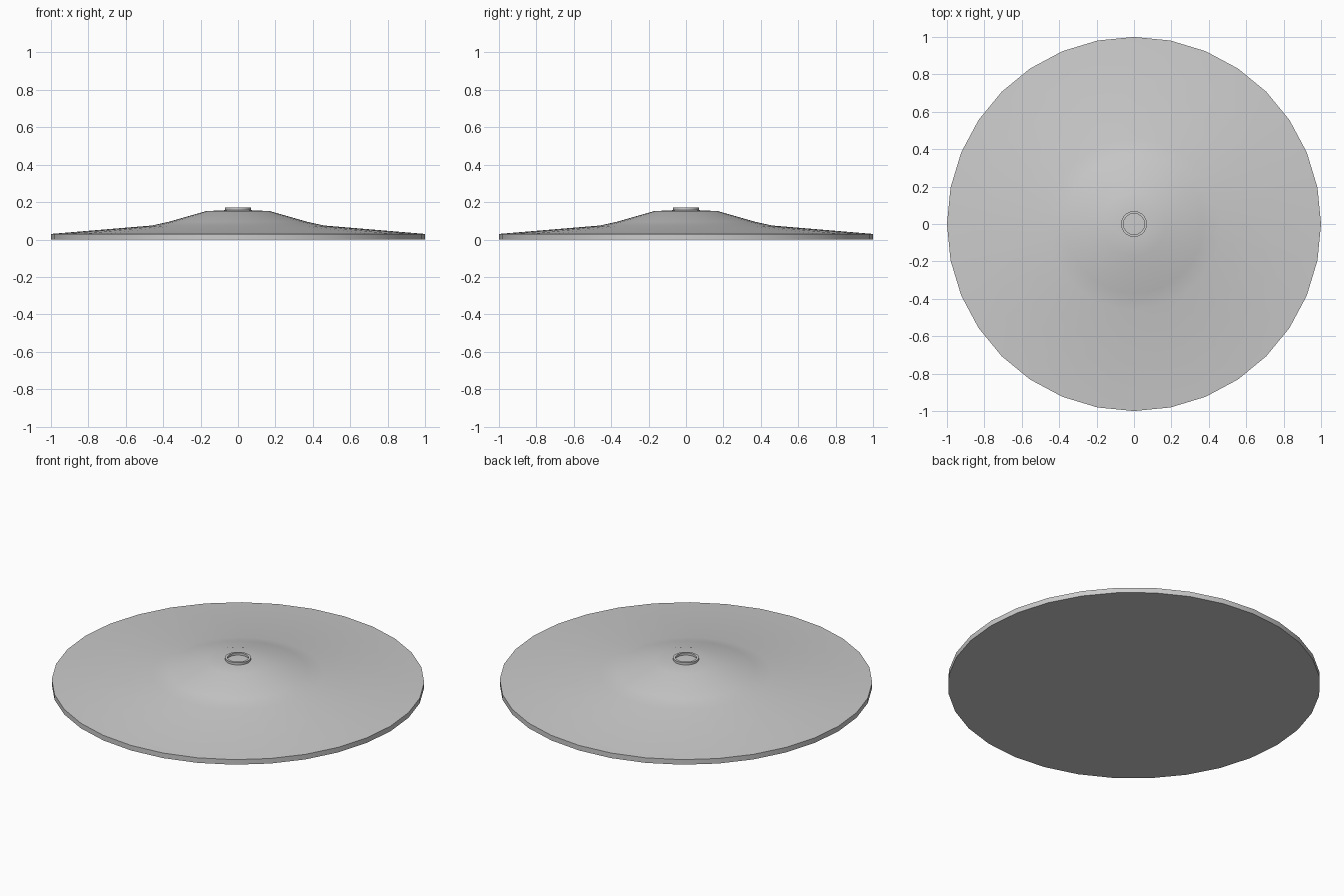
import bpy, bmesh, math

if "Cube" in bpy.data.objects:
    bpy.data.objects.remove(bpy.data.objects["Cube"])

SIDES = 32

def lathe(name, profile, closed=False):
    """Spin an (r, z) profile round z; r = 0 is a pole, closed joins last to first."""
    bm = bmesh.new()
    rings = []
    for r, z in profile:
        rings.append([bm.verts.new((r * math.cos(a), r * math.sin(a), z))
                      for a in (2 * math.pi * i / SIDES for i in range(SIDES))])
    pairs = list(zip(rings, rings[1:]))
    if closed:
        pairs.append((rings[-1], rings[0]))
    for lo, hi in pairs:
        for i in range(SIDES):
            j = (i + 1) % SIDES
            bm.faces.new((lo[i], lo[j], hi[j], hi[i]))
    if not closed:
        bm.faces.new(list(reversed(rings[0])))
        bm.faces.new(rings[-1])
    bmesh.ops.recalc_face_normals(bm, faces=bm.faces)
    mesh = bpy.data.meshes.new(name)
    bm.to_mesh(mesh)
    bm.free()
    ob = bpy.data.objects.new(name, mesh)
    bpy.context.collection.objects.link(ob)
    bpy.ops.object.select_all(action='DESELECT')
    ob.select_set(True)
    bpy.context.view_layer.objects.active = ob
    bpy.ops.object.shade_smooth_by_angle(angle=math.radians(30))
    return ob

# Shallow disc with flat underside, thin rim and raised central dome
lathe("domed_disc", [(1.0, 0.0), (1.0, 0.03), (0.46, 0.075), (0.37, 0.095),
                     (0.17, 0.152), (0.065, 0.157)])

# Small raised collar round the centre
lathe("centre_ring", [(0.069, 0.15), (0.069, 0.17), (0.056, 0.17), (0.056, 0.15)],
      closed=True)
